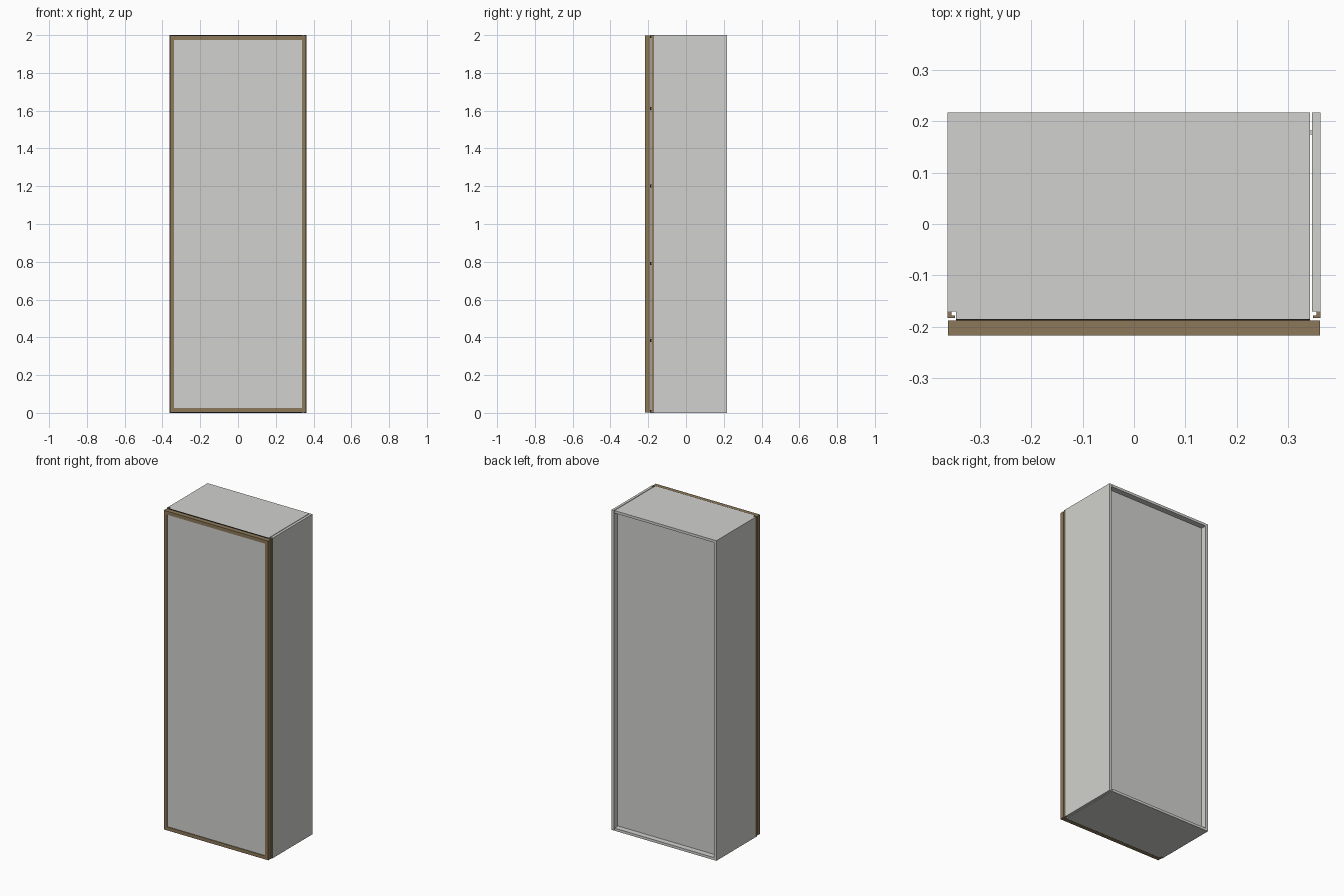
import bpy
import bmesh

if "Cube" in bpy.data.objects:
    bpy.data.objects.remove(bpy.data.objects["Cube"])


def material(name, rgb):
    m = bpy.data.materials.new(name)
    m.diffuse_color = (*rgb, 1)
    m.use_nodes = True
    m.node_tree.nodes["Principled BSDF"].inputs["Base Color"].default_value = m.diffuse_color
    return m


GREY = material("light grey board", (0.64, 0.64, 0.62))
BROWN = material("bronze metal", (0.26, 0.19, 0.10))
BLACK = material("black edging", (0.01, 0.01, 0.01))


def extrude(name, outline, z0, z1, mat):
    """Upright prism from a plan outline."""
    bm = bmesh.new()
    face = bm.faces.new([bm.verts.new((x, y, z0)) for x, y in outline])
    top = bmesh.ops.extrude_face_region(bm, geom=[face])["geom"]
    verts = [v for v in top if isinstance(v, bmesh.types.BMVert)]
    bmesh.ops.translate(bm, verts=verts, vec=(0, 0, z1 - z0))
    bmesh.ops.recalc_face_normals(bm, faces=bm.faces)
    mesh = bpy.data.meshes.new(name)
    bm.to_mesh(mesh)
    bm.free()
    mesh.materials.append(mat)
    obj = bpy.data.objects.new(name, mesh)
    bpy.context.collection.objects.link(obj)
    return obj


def box(name, x0, x1, y0, y1, z0, z1, mat):
    return extrude(name, [(x0, y0), (x1, y0), (x1, y1), (x0, y1)], z0, z1, mat)


W, FRONT, BACK, H = 0.362, -0.217, 0.217, 2.0
T = 0.016            # board thickness
IN_L, IN_R = -0.346, 0.342
DOOR_BACK = -0.188

# Side boards, with an angled metal strip along each front edge
for side, s in (("left", -1), ("right", 1)):
    x0, x1 = sorted((s * 0.346, s * W))
    box(side + "_side", x0, x1, -0.17, BACK, 0, H, GREY)
    strip = [(W, -0.183), (W, -0.17), (0.355, -0.17), (0.355, -0.178),
             (0.348, -0.178), (0.348, -0.183)]
    extrude(side + "_edge_strip", [(s * x, y) for x, y in strip], 0, H, BROWN)

# Top, bottom and inner shelves, each with a dark front edge
boards = [("bottom", 0, BACK), ("top", H - T, BACK)]
boards += [("shelf_%d" % (i + 1), 0.374 + 0.41 * i, 0.18) for i in range(4)]
for name, z, back in boards:
    box(name, IN_L, IN_R, -0.185, back, z, z + T, GREY)
    box(name + "_edging", IN_L, IN_R, DOOR_BACK, -0.185, z, z + T, BLACK)

# Recessed back panel
box("back_panel", IN_L, 0.346, 0.174, 0.182, T, H - T, GREY)

# Door: metal frame around a slightly inset panel
DX, F, Z0, Z1 = 0.361, 0.022, 0.003, H - 0.003
for side, s in (("left", -1), ("right", 1)):
    x0, x1 = sorted((s * (DX - F), s * DX))
    box("door_" + side + "_rail", x0, x1, FRONT, DOOR_BACK, Z0, Z1, BROWN)
for name, z in (("bottom", Z0), ("top", Z1 - F)):
    box("door_" + name + "_rail", F - DX, DX - F, FRONT, DOOR_BACK, z, z + F, BROWN)
box("door_panel", F - DX, DX - F, FRONT + 0.004, DOOR_BACK - 0.004,
    Z0 + F, Z1 - F, GREY)
